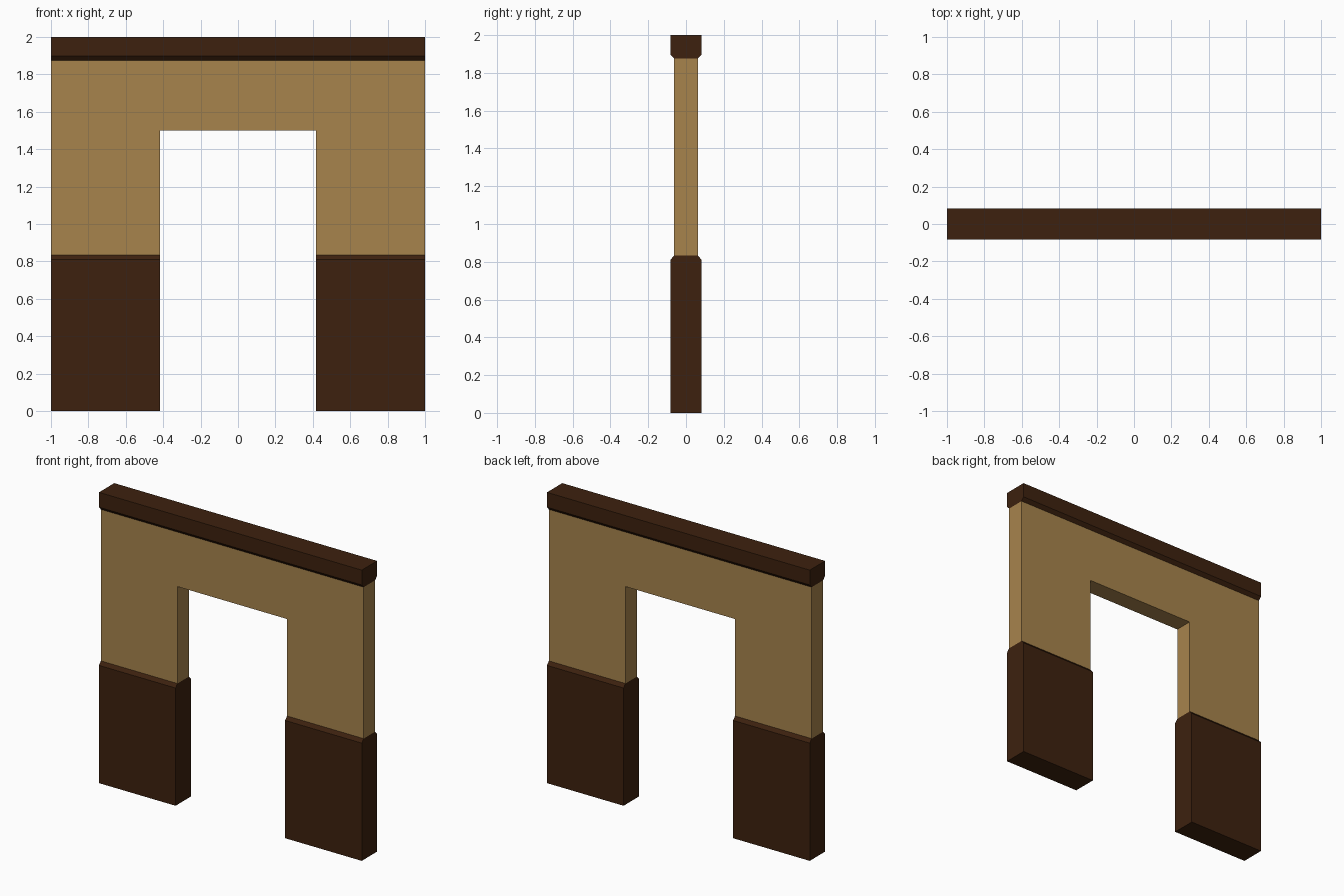
import bpy
import bmesh
from mathutils import Vector

cube = bpy.data.objects.get("Cube")
if cube:
    bpy.data.objects.remove(cube, do_unlink=True)

HALF_WIDTH = 1.0
DOOR_HALF = 0.417
DOOR_TOP = 1.5
WALL_Y = 0.0625
TRIM_Y = 0.083
PANEL_TOP = 0.833
BEAM_BOTTOM = 1.875
CHAMFER = 0.023


def make_material(name, color):
    mat = bpy.data.materials.new(name)
    mat.use_nodes = True
    mat.diffuse_color = color
    mat.node_tree.nodes["Principled BSDF"].inputs["Base Color"].default_value = color
    return mat


def extrude_profile(name, points, offset, mat):
    """Close a planar outline and extrude it by the offset vector."""
    bm = bmesh.new()
    face = bm.faces.new([bm.verts.new(p) for p in points])
    result = bmesh.ops.extrude_face_region(bm, geom=[face])
    moved = [v for v in result["geom"] if isinstance(v, bmesh.types.BMVert)]
    bmesh.ops.translate(bm, verts=moved, vec=Vector(offset))
    bmesh.ops.recalc_face_normals(bm, faces=bm.faces)
    mesh = bpy.data.meshes.new(name)
    bm.to_mesh(mesh)
    bm.free()
    mesh.materials.append(mat)
    obj = bpy.data.objects.new(name, mesh)
    bpy.context.collection.objects.link(obj)
    return obj


def trim(name, x0, x1, square_z, chamfer_z, mat):
    """Bar along x, chamfered to the wall thickness at chamfer_z."""
    step = CHAMFER if square_z > chamfer_z else -CHAMFER
    half = [(TRIM_Y, square_z), (TRIM_Y, chamfer_z + step), (WALL_Y, chamfer_z)]
    outline = half + [(-y, z) for y, z in reversed(half)]
    return extrude_profile(name, [(x0, y, z) for y, z in outline], (x1 - x0, 0, 0), mat)


plaster = make_material("tan plaster", (0.39, 0.23, 0.073, 1))
wood = make_material("dark brown wood", (0.047, 0.0155, 0.0045, 1))

# Plaster wall around the doorway
right_half = [(-DOOR_HALF, DOOR_TOP), (-DOOR_HALF, PANEL_TOP),
              (-HALF_WIDTH, PANEL_TOP), (-HALF_WIDTH, BEAM_BOTTOM)]
wall_outline = right_half + [(-x, z) for x, z in reversed(right_half)]
extrude_profile("doorway_wall", [(x, -WALL_Y, z) for x, z in wall_outline],
                (0, 2 * WALL_Y, 0), plaster)

# Wooden lower panels either side of the doorway
trim("right_lower_panel", -HALF_WIDTH, -DOOR_HALF, 0, PANEL_TOP, wood)
trim("left_lower_panel", DOOR_HALF, HALF_WIDTH, 0, PANEL_TOP, wood)

# Wooden beam along the top
trim("top_beam", -HALF_WIDTH, HALF_WIDTH, 2, BEAM_BOTTOM, wood)
